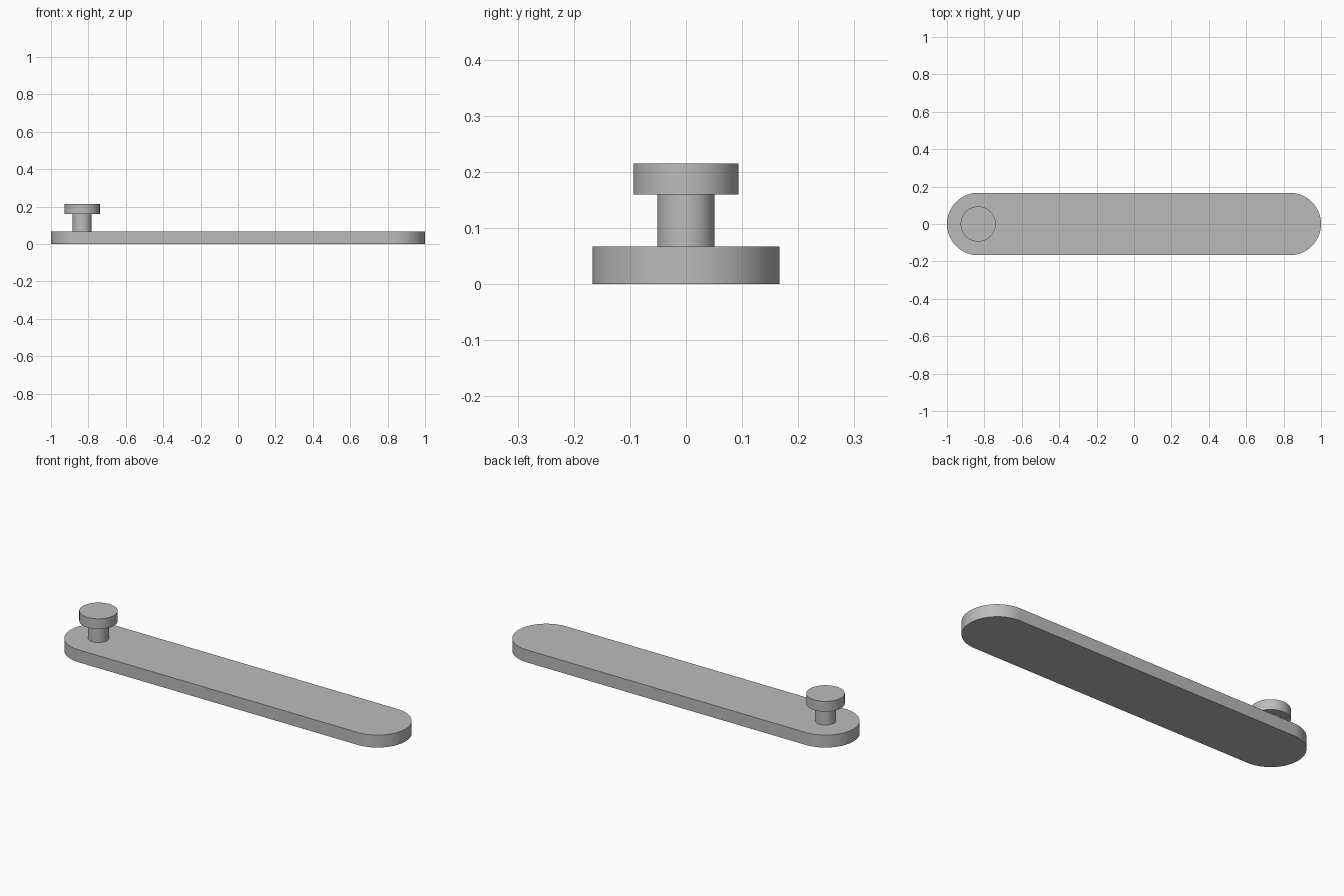
import bpy, bmesh
from math import sin, cos, pi, radians

cube = bpy.data.objects.get("Cube")
if cube:
    bpy.data.objects.remove(cube, do_unlink=True)

HALF_LENGTH = 1.0
END_RADIUS = 0.167
THICKNESS = 0.067
PIN_X = -HALF_LENGTH + END_RADIUS
STEPS = 32

grey = bpy.data.materials.new("plain grey")
grey.use_nodes = True
colour = (0.5, 0.5, 0.5, 1)
grey.diffuse_color = colour
grey.node_tree.nodes["Principled BSDF"].inputs["Base Color"].default_value = colour


def finish(name, bm):
    bmesh.ops.recalc_face_normals(bm, faces=bm.faces)
    mesh = bpy.data.meshes.new(name)
    bm.to_mesh(mesh)
    bm.free()
    mesh.materials.append(grey)
    obj = bpy.data.objects.new(name, mesh)
    bpy.context.collection.objects.link(obj)
    bpy.ops.object.select_all(action="DESELECT")
    obj.select_set(True)
    bpy.context.view_layer.objects.active = obj
    bpy.ops.object.shade_smooth_by_angle(angle=radians(30))
    return obj


# Flat bar with fully rounded ends
bm = bmesh.new()
outline = []
for side in (1, -1):
    for i in range(STEPS + 1):
        a = -pi / 2 + pi * i / STEPS
        outline.append(bm.verts.new((side * (END_RADIUS * cos(a) - PIN_X),
                                     side * END_RADIUS * sin(a), 0)))
base = bm.faces.new(outline)
top = bmesh.ops.extrude_face_region(bm, geom=[base], use_keep_orig=True)
bmesh.ops.translate(bm, vec=(0, 0, THICKNESS),
                    verts=[v for v in top["geom"] if isinstance(v, bmesh.types.BMVert)])
finish("rounded_bar", bm)

# Headed pin: lathed stem and wider flat cap, seated on the bar
profile = [(0.051, THICKNESS), (0.051, 0.16), (0.094, 0.16), (0.094, 0.215)]
bm = bmesh.new()
rings = []
for r, z in profile:
    rings.append([bm.verts.new((r * cos(pi * i / STEPS), r * sin(pi * i / STEPS), z))
                  for i in range(2 * STEPS)])
for low, high in zip(rings, rings[1:]):
    for i in range(2 * STEPS):
        j = (i + 1) % (2 * STEPS)
        bm.faces.new((low[i], low[j], high[j], high[i]))
bm.faces.new(rings[0])
bm.faces.new(rings[-1])
pin = finish("headed_pin", bm)
pin.location.x = PIN_X
